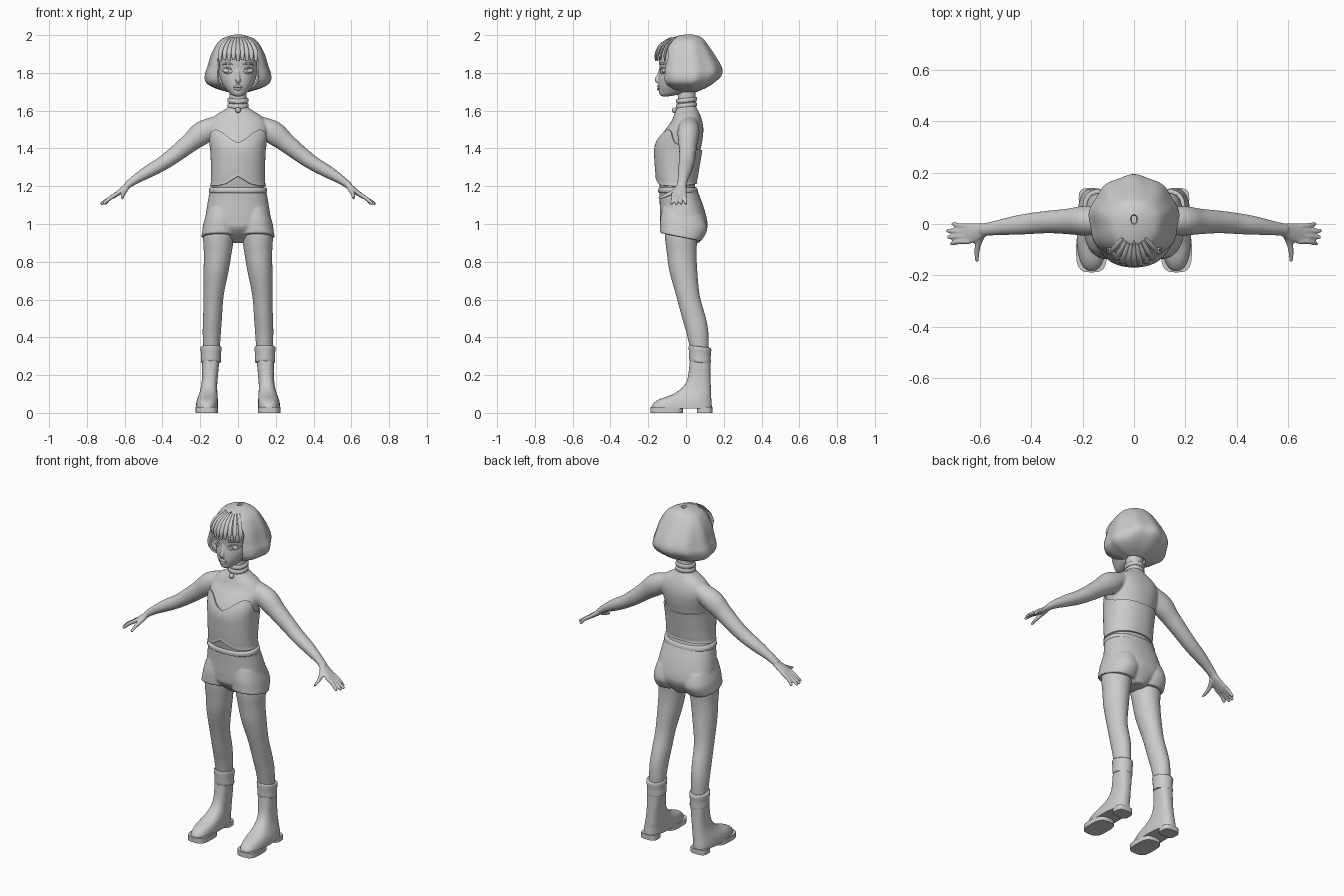
import bpy, bmesh
from math import sin, cos, pi, radians, copysign
from mathutils import Vector

if "Cube" in bpy.data.objects:
    bpy.data.objects.remove(bpy.data.objects["Cube"])

grey = bpy.data.materials.new("clay_grey")
grey.use_nodes = True
grey.diffuse_color = (0.6, 0.6, 0.6, 1)
grey.node_tree.nodes["Principled BSDF"].inputs["Base Color"].default_value = (0.6, 0.6, 0.6, 1)


def dense(rows, k=4):
    """Catmull-Rom interpolation of a list of number tuples."""
    out = []
    for i in range(len(rows) - 1):
        a, b, c, d = rows[max(i - 1, 0)], rows[i], rows[i + 1], rows[min(i + 2, len(rows) - 1)]
        for j in range(k):
            t = j / k
            out.append(tuple(q + .5 * t * (r - p + t * (2*p - 5*q + 4*r - s + t * (3*(q - r) + s - p)))
                             for p, q, r, s in zip(a, b, c, d)))
    return out + [rows[-1]]


def mix(table, v):
    """Linear lookup in a table sorted by its first column."""
    for a, b in zip(table, table[1:]):
        if v <= b[0]:
            t = max(0, (v - a[0]) / (b[0] - a[0]))
            return [p + (q - p) * t for p, q in zip(a, b)]
    return table[-1]


def skin(bm, rings, closed=True):
    """Bridge rings of points; closed rings are capped."""
    vs = [[bm.verts.new(p) for p in r] for r in rings]
    n = len(vs[0])
    for a, b in zip(vs, vs[1:]):
        for i in range(n if closed else n - 1):
            j = (i + 1) % n
            bm.faces.new((a[i], a[j], b[j], b[i]))
    if closed:
        bm.faces.new(vs[0])
        bm.faces.new(vs[-1])


def oval(row, t, p=2.0, grow=0.0):
    """Point on a horizontal oval; row = z, centre x, half width, front y, back y."""
    z, cx, w, f, b = row
    s, c = sin(t), cos(t)
    return Vector((cx + (w + grow) * copysign(abs(s) ** (2 / p), s),
                   (f + b) / 2 - ((b - f) / 2 + grow) * copysign(abs(c) ** (2 / p), c), z))


def loft(bm, rows, s=1, p=2.0, tilt=0.0, k=4, n=40):
    rings = []
    for r in dense(rows, k):
        ring = [oval(r, 2 * pi * i / n, p) for i in range(n)]
        rings.append([(v.x * s, v.y, v.z + tilt * v.y) for v in ring])
    skin(bm, rings)


def tube(bm, pts, s=1, side=(0, 1, 0), n=16):
    """Limb through points x, y, z, side radius, thickness radius."""
    pts = dense(pts)
    rings = []
    for i, q in enumerate(pts):
        d = (Vector(pts[min(i + 1, len(pts) - 1)][:3]) - Vector(pts[max(i - 1, 0)][:3])).normalized()
        u = Vector(side)
        u = (u - d * u.dot(d)).normalized()
        w = d.cross(u)
        ring = [Vector(q[:3]) + u * q[3] * cos(a) + w * q[4] * sin(a)
                for a in (2 * pi * j / n for j in range(n))]
        rings.append([(v.x * s, v.y, v.z) for v in ring])
    skin(bm, rings)


def ball(bm, centre, size):
    made = bmesh.ops.create_uvsphere(bm, u_segments=20, v_segments=12, radius=1)["verts"]
    for v in made:
        v.co = Vector([c + a * b for c, a, b in zip(centre, v.co, size)])


def finish(name, bm, voxel=0, smooth=0, thick=0, angle=50):
    bmesh.ops.recalc_face_normals(bm, faces=bm.faces)
    me = bpy.data.meshes.new(name)
    bm.to_mesh(me)
    bm.free()
    me.materials.append(grey)
    ob = bpy.data.objects.new(name, me)
    bpy.context.collection.objects.link(ob)
    bpy.ops.object.select_all(action="DESELECT")
    ob.select_set(True)
    bpy.context.view_layer.objects.active = ob
    if voxel:
        m = ob.modifiers.new("fuse", "REMESH")
        m.mode, m.voxel_size = "VOXEL", voxel
    if smooth:
        m = ob.modifiers.new("soften", "SMOOTH")
        m.factor, m.iterations = .5, smooth
    if thick:
        m = ob.modifiers.new("thickness", "SOLIDIFY")
        m.thickness, m.offset = thick, 0
    for m in list(ob.modifiers):
        bpy.ops.object.modifier_apply(modifier=m.name)
    bpy.ops.object.shade_smooth_by_angle(angle=radians(angle))
    return ob


# Body: torso, arms, hands and legs fused into one skin
torso = [(.95, 0, .10, -.09, .07), (1.02, 0, .15, -.12, .09), (1.12, 0, .15, -.125, .075),
         (1.2, 0, .136, -.14, .048), (1.25, 0, .133, -.15, .053), (1.33, 0, .134, -.157, .066),
         (1.4, 0, .138, -.158, .078), (1.45, 0, .148, -.142, .088), (1.5, 0, .158, -.11, .092),
         (1.54, 0, .15, -.08, .087), (1.575, 0, .12, -.064, .076), (1.6, 0, .08, -.054, .064),
         (1.63, 0, .05, -.044, .052), (1.72, 0, .046, -.045, .05)]
bm = bmesh.new()
loft(bm, torso, p=2.2)
for s in (1, -1):
    tube(bm, [(.1, .015, 1.53, .05, .045), (.185, .013, 1.485, .058, .062), (.255, .01, 1.43, .05, .051),
              (.33, .008, 1.37, .044, .044), (.4, .002, 1.32, .041, .038), (.47, -.006, 1.28, .036, .034),
              (.54, -.016, 1.238, .028, .025), (.59, -.023, 1.202, .024, .018)], s, n=24)
    tube(bm, [(.57, -.021, 1.215, .022, .018), (.6, -.028, 1.19, .032, .016),
              (.64, -.036, 1.16, .041, .013), (.668, -.038, 1.14, .036, .010)], s)
    for i, reach in enumerate((.705, .728, .725, .712)):
        y = -.006 - .021 * i
        tube(bm, [(.64, y, 1.16, .010, .011), (.68, y, 1.135, .010, .011),
                  (reach, y + .006 - .005 * i, 1.105, .008, .008)], s)
    tube(bm, [(.59, -.04, 1.19, .014, .014), (.608, -.085, 1.16, .012, .012),
              (.612, -.145, 1.135, .007, .007)], s, side=(1, 0, 0))
    loft(bm, [(1.06, .085, .075, -.1, .07), (.95, .101, .083, -.112, .062), (.85, .107, .074, -.102, .056),
              (.75, .116, .066, -.088, .06), (.62, .129, .053, -.052, .073), (.5, .135, .05, -.02, .106),
              (.42, .139, .048, .003, .119), (.3, .141, .042, .03, .12)], s)
finish("body", bm, voxel=.005, smooth=4)

# Strapless top with a sweetheart neckline and a notched hem
neckline = [(0, 1.43), (12, 1.447), (28, 1.485), (42, 1.5), (58, 1.487), (80, 1.43), (110, 1.4), (180, 1.39)]
hem = [(0, 1.252), (10, 1.235), (25, 1.212), (45, 1.203), (90, 1.2), (180, 1.215)]
fine = dense(torso, 6)
bm = bmesh.new()
columns = []
for i in range(73):
    deg = -180 + 5 * i
    top, low = mix(neckline, abs(deg))[1], mix(hem, abs(deg))[1]
    columns.append([oval(mix(fine, low + (top - low) * j / 20), radians(deg), 2.2,
                         .009 if j < 1 else .006) for j in range(21)])
skin(bm, columns, closed=False)
bmesh.ops.remove_doubles(bm, verts=bm.verts, dist=.0005)
finish("top", bm, thick=.008)

# Shorts: hips fused with two flared legs, plus a waistband
bm = bmesh.new()
loft(bm, [(1.188, 0, .147, -.142, .056), (1.1, 0, .163, -.139, .09), (1.02, 0, .172, -.137, .112),
          (.97, 0, .15, -.125, .11), (.9, 0, .04, -.05, .07)], p=2.3)
for s in (1, -1):
    loft(bm, [(1.06, .085, .08, -.125, .095), (1.0, .093, .09, -.136, .112),
              (.96, .098, .091, -.137, .1), (.925, .101, .093, -.137, .08)], s, p=2.2, tilt=-.2)
finish("shorts", bm, voxel=.006, smooth=4)
bm = bmesh.new()
loft(bm, [(1.165, 0, .15, -.143, .062), (1.172, 0, .154, -.147, .064),
          (1.188, 0, .152, -.146, .06), (1.193, 0, .146, -.141, .055)], p=2.3, k=2)
finish("waistband", bm)

# Boots with folded cuffs, soles and heels
for s, label in ((1, "left"), (-1, "right")):
    bm = bmesh.new()
    loft(bm, [(.31, .143, .047, .023, .128), (.2, .148, .042, .012, .13), (.15, .152, .042, -.006, .131),
              (.12, .155, .045, -.036, .132), (.095, .158, .05, -.08, .133), (.07, .162, .055, -.145, .134),
              (.045, .164, .058, -.177, .136), (.024, .165, .058, -.183, .137)], s, p=2.5)
    finish(label + "_boot", bm)
    bm = bmesh.new()
    loft(bm, [(.275, .143, .046, .026, .127), (.28, .143, .053, .018, .131), (.315, .143, .052, .016, .131),
              (.35, .143, .056, .014, .134), (.36, .143, .052, .018, .129), (.358, .142, .044, .024, .12)],
         s, tilt=-.12, k=3)
    finish(label + "_boot_cuff", bm)
    for part, front, back, wide in (("sole", -.188, -.015, .06), ("heel", .058, .14, .05)):
        bm = bmesh.new()
        loft(bm, [(0, .165, wide, front, back), (.03, .165, wide, front, back)], s, p=3.2, k=1)
        finish(f"{label}_boot_{part}", bm)

# Choker bands and pendant
bm = bmesh.new()
for z in (1.628, 1.655):
    loft(bm, [(z - .012, 0, .05, -.048, .052), (z - .008, 0, .056, -.053, .057),
              (z + .008, 0, .055, -.052, .057), (z + .012, 0, .049, -.047, .052)], tilt=.1, k=2)
ball(bm, (0, -.062, 1.603), (.015, .013, .015))
finish("choker", bm)

# Head
skull = dense([(1.676, 0, .018, -.128, -.09), (1.685, 0, .036, -.139, -.04), (1.7, 0, .053, -.143, .02),
               (1.73, 0, .077, -.146, .06), (1.77, 0, .094, -.145, .09), (1.82, 0, .103, -.14, .12),
               (1.88, 0, .109, -.143, .12), (1.93, 0, .1, -.122, .1), (1.97, 0, .05, -.06, .06)])
bm = bmesh.new()
loft(bm, skull, p=2.15, k=1, n=56)
tube(bm, [(0, -.136, 1.815, .009, .008), (0, -.146, 1.785, .009, .009),
          (0, -.154, 1.762, .013, .012), (0, -.142, 1.748, .010, .008)], side=(1, 0, 0))
finish("head", bm, voxel=.004, smooth=4)


def face_y(x, z):
    _, _, w, f, b = mix(skull, z)
    return (f + b) / 2 - (b - f) / 2 * max(0, 1 - (abs(x) / w) ** 2.15) ** (1 / 2.15)


def face_arc(bm, cx, z, half, rise, r):
    """Tapered raised stroke following the face."""
    pts = []
    for u in (-1, -.5, 0, .5, 1):
        x, h = cx + half * u, z + rise * (1 - u * u)
        pts.append((x, face_y(x, h) - .001, h, r * (1.15 - u * u), r * (1.15 - u * u)))
    tube(bm, pts, side=(0, 0, 1), n=10)


# Eyes, lids, brows and lips
for name, parts in (("eyes", ()), ("eyelids", ((1.812, .014, .0045), (1.81, -.013, .0025))),
                    ("eyebrows", ((1.842, .009, .0045),))):
    bm = bmesh.new()
    for s in (1, -1):
        if not parts:
            ball(bm, (s * .055, face_y(.055, 1.812) + .007, 1.812), (.027, .012, .013))
        for z, rise, r in parts:
            face_arc(bm, s * .055, z, .03, rise, r)
    finish(name, bm)
bm = bmesh.new()
face_arc(bm, 0, 1.724, .026, .005, .0065)
face_arc(bm, 0, 1.721, .023, -.007, .0065)
finish("lips", bm)

# Bob hair: open at the face, tucked under towards the neck
bob = dense([(1.998, .012, .035, 0, 180), (1.985, .06, .075, -.06, 180), (1.96, .1, .1, -.105, 155),
             (1.9, .134, .14, -.14, 133), (1.83, .155, .18, -.15, 138), (1.79, .168, .18, -.15, 140),
             (1.752, .163, .142, -.142, 142), (1.725, .12, .1, -.1, 142), (1.705, .055, .055, -.04, 142)])
bm = bmesh.new()
rings = []
for z, w, back, front, reach in bob:
    ring = []
    for i in range(65):
        t = radians(reach) * (i / 32 - 1)
        wave = 1 + .02 * cos(9 * t) * min(1, (2 - z) * 8)
        depth = back - .02 if cos(t) > 0 else .02 - front
        ring.append((w * wave * sin(t), .02 + depth * wave * cos(t), z))
    rings.append(ring)
skin(bm, rings, closed=False)
bmesh.ops.remove_doubles(bm, verts=bm.verts, dist=.0005)
finish("bob_hair", bm, thick=.012, angle=70)

# Fringe strands
bm = bmesh.new()
for i in range(-4, 5):
    x = i * .0235
    y = .01 - .168 * (1 - (x / .135) ** 2) ** .5
    tip = 1.862 + .006 * (i % 2)
    tube(bm, [(x * .45, y * .5, 1.985, .007, .005), (x * .8, y * .83, 1.952, .011, .007),
              (x, y, 1.905, .0125, .007), (x, y - .002, tip, .007, .004)], side=(1, 0, 0), n=10)
finish("fringe", bm)
